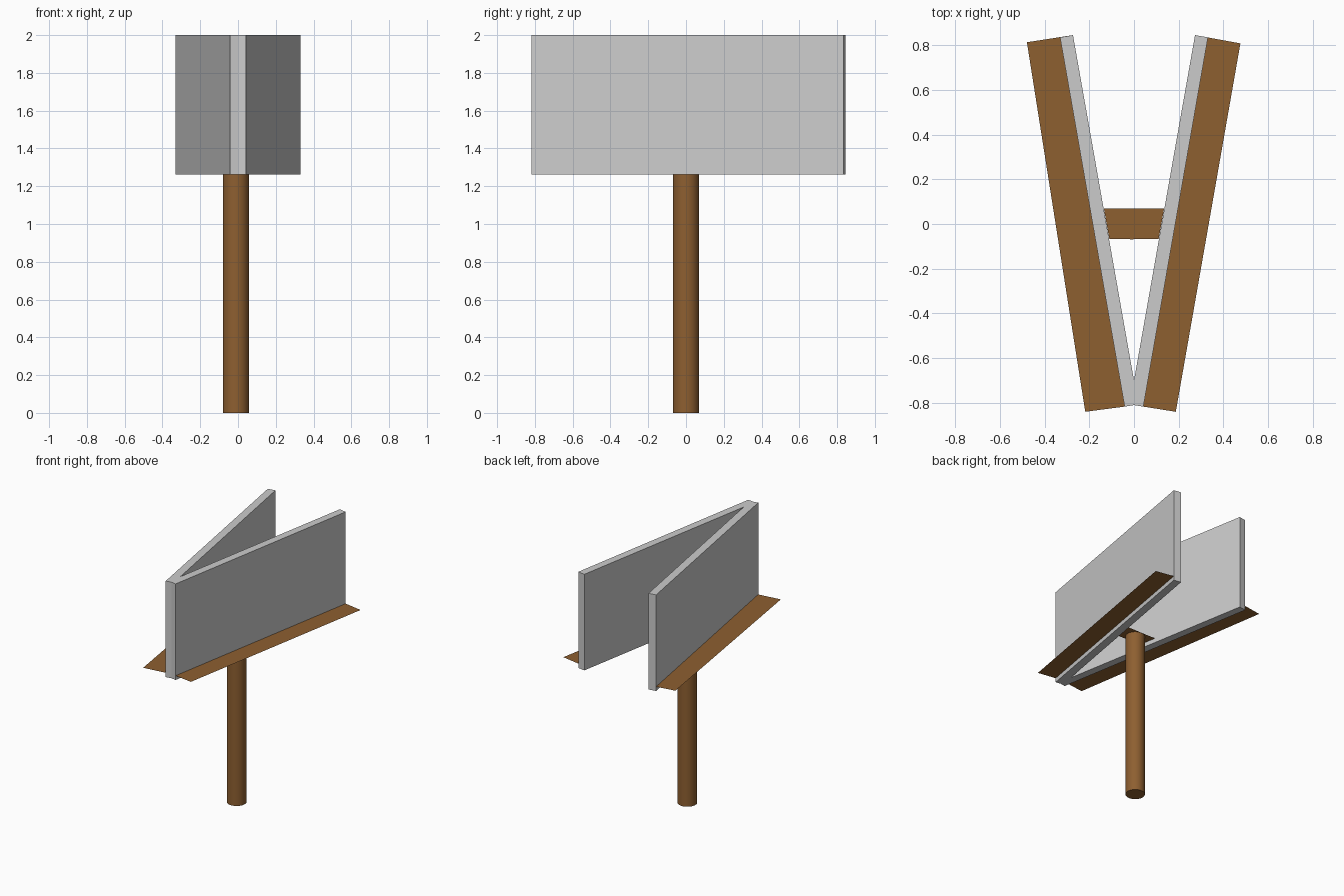
import bpy, bmesh

if "Cube" in bpy.data.objects:
    bpy.data.objects.remove(bpy.data.objects["Cube"])

wood = bpy.data.materials.new("brown_wood")
wood.diffuse_color = (0.27, 0.115, 0.03, 1)
wood.use_nodes = True
wood.node_tree.nodes["Principled BSDF"].inputs["Base Color"].default_value = wood.diffuse_color

BOTTOM, DECK, TOP = 1.262, 1.295, 2.0


def flat_part(name, outline, z, height=0.0, mat=None):
    """Polygon outline at height z, extruded upwards when height is given."""
    bm = bmesh.new()
    face = bm.faces.new([bm.verts.new((x, y, z)) for x, y in outline])
    if height:
        top = bmesh.ops.extrude_face_region(bm, geom=[face])["geom"]
        verts = [v for v in top if isinstance(v, bmesh.types.BMVert)]
        bmesh.ops.translate(bm, verts=verts, vec=(0, 0, height))
    bmesh.ops.recalc_face_normals(bm, faces=bm.faces[:])
    # single-sheet decks face upwards
    if not height and bm.faces[:][0].normal.z < 0:
        bmesh.ops.reverse_faces(bm, faces=bm.faces[:])
    mesh = bpy.data.meshes.new(name)
    bm.to_mesh(mesh)
    bm.free()
    obj = bpy.data.objects.new(name, mesh)
    bpy.context.collection.objects.link(obj)
    if mat:
        mesh.materials.append(mat)
    return obj


# V-shaped sign panels, right half mirrored to the left
half = [(0.042, -0.817), (0.331, 0.835), (0.273, 0.845)]
panels = [(0, -0.81)] + half + [(0, -0.70)] + [(-x, y) for x, y in half[::-1]]
flat_part("sign_panels", panels, BOTTOM, TOP - BOTTOM)

# Thin walkways running through the foot of each panel
inner = [(0.273, 0.845), (0, -0.70), (0, -0.81), (0.042, -0.817)]
flat_part("right_walkway", inner + [(0.187, -0.84), (0.476, 0.808)], DECK, mat=wood)
flat_part("left_walkway",
          [(-x, y) for x, y in inner] + [(-0.218, -0.84), (-0.479, 0.813)],
          DECK, mat=wood)

# Small plate joining the panels above the post
flat_part("post_plate", [(-0.11, -0.068), (0.11, -0.068), (0.135, 0.07), (-0.135, 0.07)],
          DECK, mat=wood)

# Round post
bpy.ops.mesh.primitive_cylinder_add(vertices=32, radius=0.069, depth=DECK,
                                    location=(-0.011, 0, DECK / 2))
post = bpy.context.object
post.name = "post"
post.data.materials.append(wood)
bpy.ops.object.shade_smooth_by_angle()
